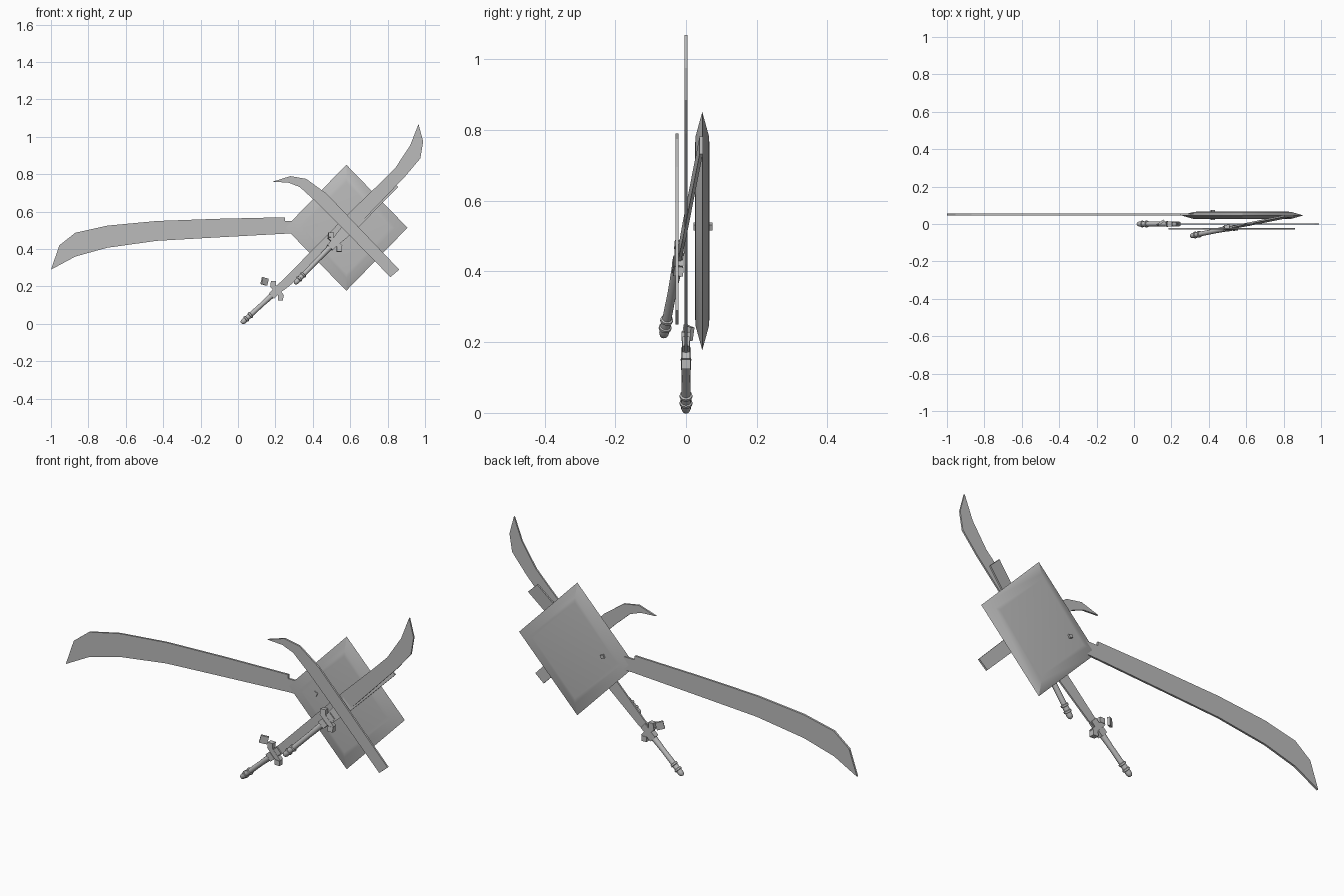
import bpy, bmesh, math
from mathutils import Vector, Matrix

if "Cube" in bpy.data.objects:
    bpy.data.objects.remove(bpy.data.objects["Cube"])

steel = bpy.data.materials.new("grey_steel")
steel.diffuse_color = (0.5, 0.5, 0.5, 1)
steel.use_nodes = True
steel.node_tree.nodes["Principled BSDF"].inputs["Base Color"].default_value = steel.diffuse_color


def finish(name, bm, mat=None, smooth=None):
    if mat is not None:
        bm.transform(mat)
    bmesh.ops.recalc_face_normals(bm, faces=bm.faces)
    me = bpy.data.meshes.new(name)
    bm.to_mesh(me)
    bm.free()
    me.materials.append(steel)
    ob = bpy.data.objects.new(name, me)
    bpy.context.collection.objects.link(ob)
    if smooth:
        bpy.ops.object.select_all(action='DESELECT')
        ob.select_set(True)
        bpy.context.view_layer.objects.active = ob
        bpy.ops.object.shade_smooth_by_angle(angle=math.radians(smooth))
    return ob


def plate(name, pts, y, t, mat=None):
    # flat outline in x/z, thickened along y
    bm = bmesh.new()
    a = [bm.verts.new((x, y - t / 2, z)) for x, z in pts]
    b = [bm.verts.new((x, y + t / 2, z)) for x, z in pts]
    n = len(pts)
    bm.faces.new(a)
    bm.faces.new(b[::-1])
    for i in range(n):
        j = (i + 1) % n
        bm.faces.new((a[j], a[i], b[i], b[j]))
    return finish(name, bm, mat)


def box(name, c, size, mat=None, turn=0):
    bm = bmesh.new()
    bmesh.ops.create_cube(bm, size=1)
    m = Matrix.Translation(c) @ Matrix.Rotation(turn, 4, 'Y') @ Matrix.Diagonal((*size, 1))
    bm.transform(m)
    return finish(name, bm, mat)


def lathe(name, prof, mat, n=12):
    # profile of (distance along x, radius)
    bm = bmesh.new()
    rings = [[bm.verts.new((d, r * math.cos(k * math.tau / n), r * math.sin(k * math.tau / n)))
              for k in range(n)] for d, r in prof]
    for p, q in zip(rings, rings[1:]):
        for k in range(n):
            j = (k + 1) % n
            bm.faces.new((p[k], p[j], q[j], q[k]))
    bm.faces.new(rings[0])
    bm.faces.new(rings[-1])
    return finish(name, bm, mat, 40)


def frame(p, q):
    # local x runs along the sword, z across it, y through it
    p, q = Vector(p), Vector(q)
    u = (q - p).normalized()
    n = Vector((0, 1, 0))
    n = (n - u * n.dot(u)).normalized()
    v = u.cross(n)
    m = Matrix((u, n, v)).transposed().to_4x4()
    return Matrix.Translation(p) @ m


def hilt(prefix, m, L):
    # rounded pommel, rings and grip
    lathe(prefix + "_grip", [(0, .005), (.005, .011), (.015, .014), (.03, .014), (.032, .018),
                             (.04, .018), (.042, .014), (.06, .014), (.062, .018), (.07, .018),
                             (.072, .013), (L * .6, .0125), (L - .03, .015)], m)
    # collar and cross guard
    box(prefix + "_collar", (L - .018, 0, 0), (.03, .028, .04), m)
    box(prefix + "_guard", (L + .008, 0, 0), (.024, .022, .085), m)
    box(prefix + "_blade_socket", (L + .032, 0, 0), (.028, .02, .036), m)
    for s in (-1, 1):
        box(prefix + "_guard_end", (L + .008 + s * .012, 0, s * .042), (.028, .026, .026), m, math.pi / 4)


# shield: square pillow standing on one corner
bm = bmesh.new()
loops = []
for s, y in ((.0, -.0205), (.72, -.0205), (.8, -.0185), (1, 0), (.8, .0185), (.72, .0205), (.0, .0205)):
    if s == 0:
        loops.append(None)
        continue
    loops.append([bm.verts.new((.579 + .327 * s * cx, .046 + y, .514 + .337 * s * cz))
                  for cx, cz in ((1, 0), (0, 1), (-1, 0), (0, -1))])
loops = [l for l in loops if l]
for p, q in zip(loops, loops[1:]):
    for k in range(4):
        j = (k + 1) % 4
        bm.faces.new((p[k], p[j], q[j], q[k]))
bm.faces.new(loops[0])
bm.faces.new(loops[-1])
finish("shield", bm, None, 30)
box("shield_rivet", (.42, .048, .527), (.018, .054, .018), None, .4)

# long blade reaching out to the left, its tang buried in the shield
plate("long_blade", [(.36, .55), (.25, .55), (.25, .57), (-.1, .562), (-.435, .55), (-.70, .525),
                     (-.87, .487), (-.955, .42), (-1, .29), (-.87, .36), (-.70, .407),
                     (-.435, .444), (-.1, .463), (.25, .482), (.36, .485)], .05, .01)

# loose curved blade in front
plate("loose_blade", [(.185, .76), (.28, .79), (.365, .775), (.475, .695), (.862, .29), (.815, .25),
                      (.57, .50), (.42, .65), (.33, .732), (.27, .755)], -.025, .009)

# upright sword
m1 = frame((.018, 0, .003), (.66, 0, .59))
hilt("upright_sword", m1, .25)
plate("upright_blade", [(.20, .20), (.235, .23), (.56, .56), (.757, .75), (.842, .835), (.92, .953),
                        (.965, 1.068), (.99, .975), (.975, .885), (.895, .79), (.66, .545),
                        (.53, .42), (.265, .195), (.23, .17)], 0, .008)

# leaning sword, passing through the shield and snapped square
m3 = frame((.303, -.064, .215), (.83, .043, .757))
hilt("leaning_sword", m3, .305)
plate("leaning_blade", [(.31, -.022), (.42, -.034), (.763, -.036), (.763, .036), (.42, .034), (.31, .022)],
      0, .009, m3)

# loose square chip beside the upright guard
chip = Matrix.Translation((.142, .006, .227)) @ Matrix.Rotation(.6, 4, 'Z')
box("loose_chip", (0, 0, 0), (.038, .012, .038), chip, .25)
